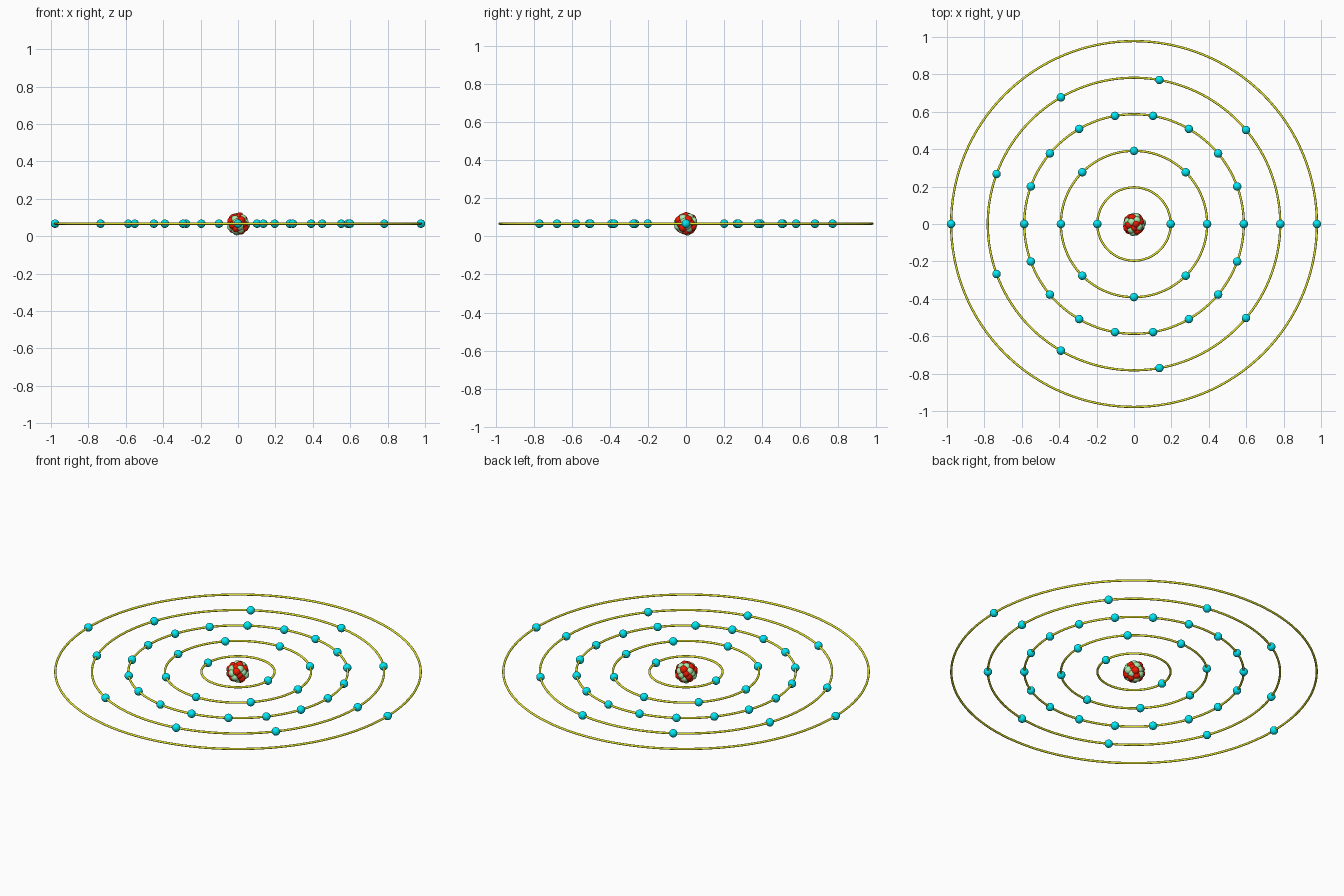
import bpy, bmesh, math, random
from mathutils import Vector, Matrix

if "Cube" in bpy.data.objects:
    bpy.data.objects.remove(bpy.data.objects["Cube"])

random.seed(11)
Z = 0.0665           # height of the orbital plane
ELECTRON_R = 0.0225
NUCLEON_R = 0.0225


def material(name, color):
    m = bpy.data.materials.new(name)
    m.diffuse_color = (*color, 1)
    m.use_nodes = True
    m.node_tree.nodes["Principled BSDF"].inputs["Base Color"].default_value = m.diffuse_color
    return m


def spheres(name, centers, radius, mat, u=24, v=14):
    """One object made of equal smooth balls at the given centres."""
    bm = bmesh.new()
    for c in centers:
        bmesh.ops.create_uvsphere(bm, u_segments=u, v_segments=v, radius=radius,
                                  matrix=Matrix.Translation(c))
    for f in bm.faces:
        f.smooth = True
    me = bpy.data.meshes.new(name)
    bm.to_mesh(me)
    bm.free()
    me.materials.append(mat)
    ob = bpy.data.objects.new(name, me)
    bpy.context.collection.objects.link(ob)
    return ob


def ball_points(n, r, jitter=0.0):
    """Evenly spread points on a sphere around the nucleus centre."""
    pts = []
    for i in range(n):
        h = 1 - (2 * i + 1) / n
        a = i * math.pi * (3 - math.sqrt(5))
        s = math.sqrt(1 - h * h)
        q = r - random.uniform(0, jitter)
        pts.append(Vector((q * s * math.cos(a), q * s * math.sin(a), Z + q * h)))
    return pts


yellow = material("orbit_yellow", (0.80, 0.80, 0.03))
cyan = material("electron_cyan", (0.0, 0.80, 0.90))
red = material("proton_red", (0.90, 0.01, 0.0))
green = material("neutron_green", (0.40, 0.86, 0.42))

# Orbits with their evenly spaced electrons
for n, (r, count) in enumerate(zip((0.196, 0.391, 0.587, 0.782, 0.978),
                                   (2, 8, 18, 9, 2)), 1):
    bpy.ops.mesh.primitive_torus_add(major_radius=r, minor_radius=0.006,
                                     major_segments=128, minor_segments=12,
                                     location=(0, 0, Z))
    ring = bpy.context.object
    ring.name = f"orbit_{n}"
    ring.data.materials.append(yellow)
    bpy.ops.object.shade_smooth()
    angles = [math.tau * i / count for i in range(count)]
    spheres(f"electrons_{n}", [(r * math.cos(a), r * math.sin(a), Z) for a in angles],
            ELECTRON_R, cyan)

# Nucleus: outer layer alternates protons and neutrons, with a mixed core
outer = ball_points(36, 0.043, 0.008)
core = ball_points(14, 0.022)
spheres("protons", outer[::2] + core[::2], NUCLEON_R, red, 18, 12)
spheres("neutrons", outer[1::2] + core[1::2], NUCLEON_R, green, 18, 12)
